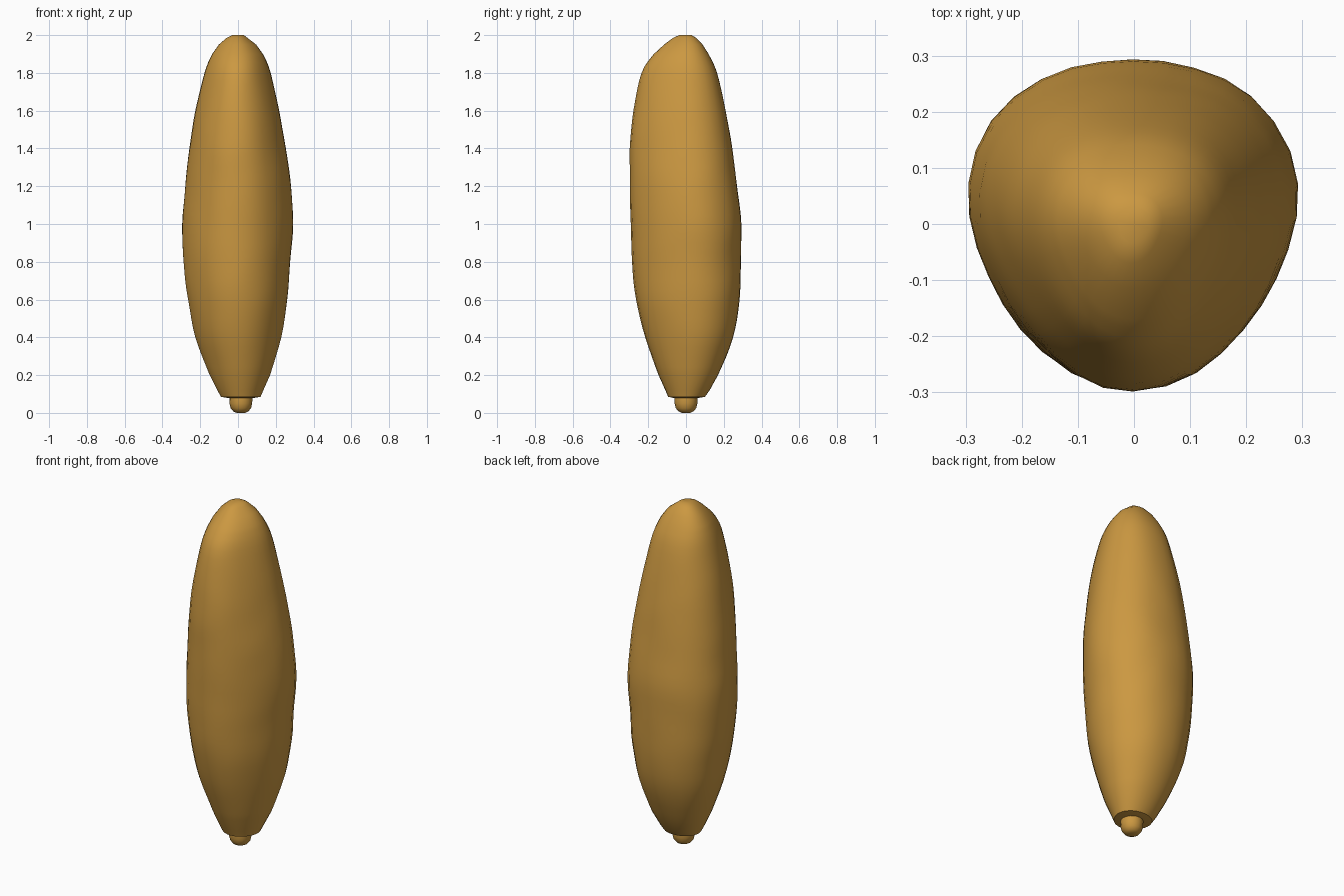
import bpy, bmesh, math
from mathutils import Vector, noise

if "Cube" in bpy.data.objects:
    bpy.data.objects.remove(bpy.data.objects["Cube"])

SIDES = 32
skin = bpy.data.materials.new("golden_brown_skin")
skin.diffuse_color = (0.60, 0.315, 0.053, 1)
skin.use_nodes = True
skin.node_tree.nodes["Principled BSDF"].inputs["Base Color"].default_value = skin.diffuse_color

# Outline: height, left, right, front, back extents
OUTLINE = [
    (0.08, -0.06, 0.09, -0.07, 0.07),
    (0.085, -0.09, 0.12, -0.095, 0.10),
    (0.12, -0.11, 0.135, -0.11, 0.125),
    (0.20, -0.15, 0.17, -0.145, 0.17),
    (0.40, -0.225, 0.227, -0.215, 0.25),
    (0.60, -0.265, 0.26, -0.265, 0.283),
    (0.80, -0.287, 0.275, -0.285, 0.29),
    (1.00, -0.292, 0.288, -0.294, 0.292),
    (1.20, -0.277, 0.278, -0.297, 0.27),
    (1.40, -0.255, 0.25, -0.297, 0.245),
    (1.60, -0.222, 0.215, -0.278, 0.21),
    (1.80, -0.175, 0.17, -0.235, 0.165),
    (1.90, -0.135, 0.13, -0.17, 0.12),
    (1.95, -0.10, 0.095, -0.115, 0.088),
    (1.985, -0.06, 0.05, -0.07, 0.055),
    (1.998, -0.03, 0.03, -0.035, 0.03),
]


def spline(rows, steps):
    """Catmull-Rom through the rows of numbers."""
    out = []
    for i in range(len(rows) - 1):
        p = [rows[max(0, min(len(rows) - 1, i + k))] for k in (-1, 0, 1, 2)]
        n = steps if rows[i + 1][0] - rows[i][0] > 0.09 else 1
        for s in range(n):
            t = s / n
            row = []
            for a, b, c, d in zip(*p):
                row.append(0.5 * (2 * b + (c - a) * t + (2 * a - 5 * b + 4 * c - d) * t * t
                                  + (3 * b - a - 3 * c + d) * t ** 3))
            out.append(row)
    out.append(list(rows[-1]))
    return out


def loft(name, rings):
    """Skin a stack of closed rings and cap both ends."""
    bm = bmesh.new()
    loops = [[bm.verts.new(p) for p in ring] for ring in rings]
    for lo, hi in zip(loops, loops[1:]):
        n = len(lo)
        for i in range(n):
            j = (i + 1) % n
            bm.faces.new((lo[i], lo[j], hi[j], hi[i]))
    bm.faces.new(loops[0][::-1])
    bm.faces.new(loops[-1])
    mesh = bpy.data.meshes.new(name)
    bm.to_mesh(mesh)
    bm.free()
    mesh.materials.append(skin)
    obj = bpy.data.objects.new(name, mesh)
    bpy.context.collection.objects.link(obj)
    bpy.ops.object.select_all(action='DESELECT')
    obj.select_set(True)
    bpy.context.view_layer.objects.active = obj
    bpy.ops.object.shade_smooth_by_angle(angle=math.radians(40))
    return obj


# Body: softly three-sided, with slightly lumpy skin
rings = []
for z, left, right, front, back in spline(OUTLINE, 4):
    lobe = 0.025 + 0.02 * z
    ring = []
    for i in range(SIDES):
        a = math.tau * i / SIDES
        r = 1 + lobe * math.cos(3 * (a + math.pi / 2))
        x = (left + right) / 2 + (right - left) / 2 * r * math.cos(a)
        y = (front + back) / 2 + (back - front) / 2 * (r * math.sin(a) + lobe)
        lump = 1 + 0.012 * noise.noise(Vector((x * 9, y * 9, z * 6)))
        ring.append((x * lump, y * lump, z))
    rings.append(ring)
rings[-1] = [(x, y, 2.0) for x, y, z in rings[-1]]
loft("fruit_body", rings)

# Stem stub: short rounded nub under the body
STEM = [(0.0, 0.022), (0.008, 0.04), (0.025, 0.054), (0.05, 0.06), (0.075, 0.061), (0.12, 0.058)]
loft("stem_stub", [[(0.015 + r * math.cos(math.tau * i / 16), r * math.sin(math.tau * i / 16), z)
                    for i in range(16)] for z, r in STEM])
